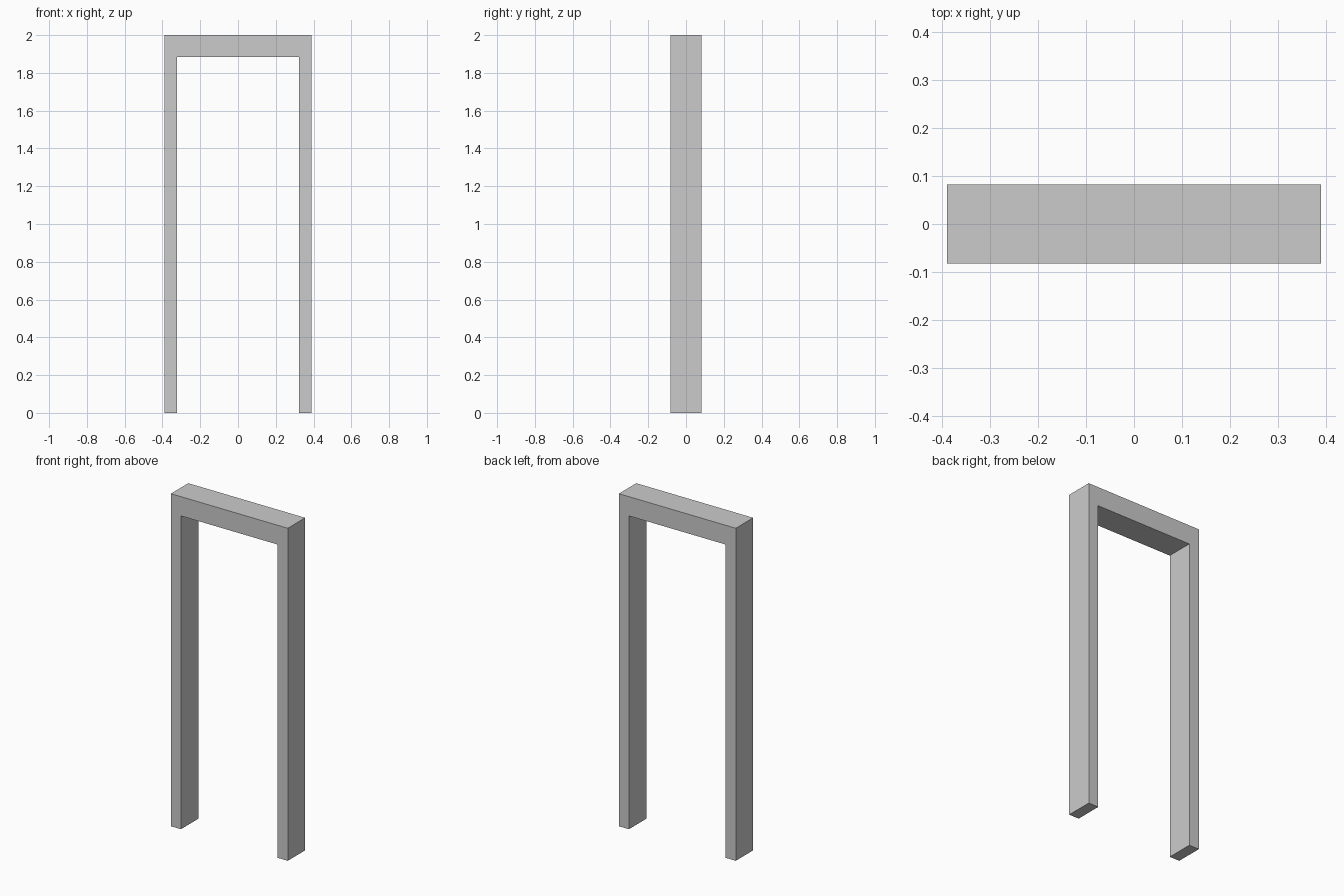
import bpy

if "Cube" in bpy.data.objects:
    bpy.data.objects.remove(bpy.data.objects["Cube"])

HALF_WIDTH = 0.389   # outer half width of the frame
INNER = 0.322        # half width of the opening
DEPTH = 0.165
HEIGHT = 2.0
BEAM_BOTTOM = 1.884


def box(name, x0, x1, z0, z1):
    """Box spanning the given x and z ranges, centred in y."""
    bpy.ops.mesh.primitive_cube_add(size=1, location=((x0 + x1) / 2, 0, (z0 + z1) / 2))
    obj = bpy.context.object
    obj.name = name
    obj.scale = (x1 - x0, DEPTH, z1 - z0)
    bpy.ops.object.transform_apply(location=False, rotation=False, scale=True)
    return obj


# Upright posts
box("left_post", -HALF_WIDTH, -INNER, 0, HEIGHT)
box("right_post", INNER, HALF_WIDTH, 0, HEIGHT)

# Top crossbeam between the posts
box("top_beam", -INNER, INNER, BEAM_BOTTOM, HEIGHT)
